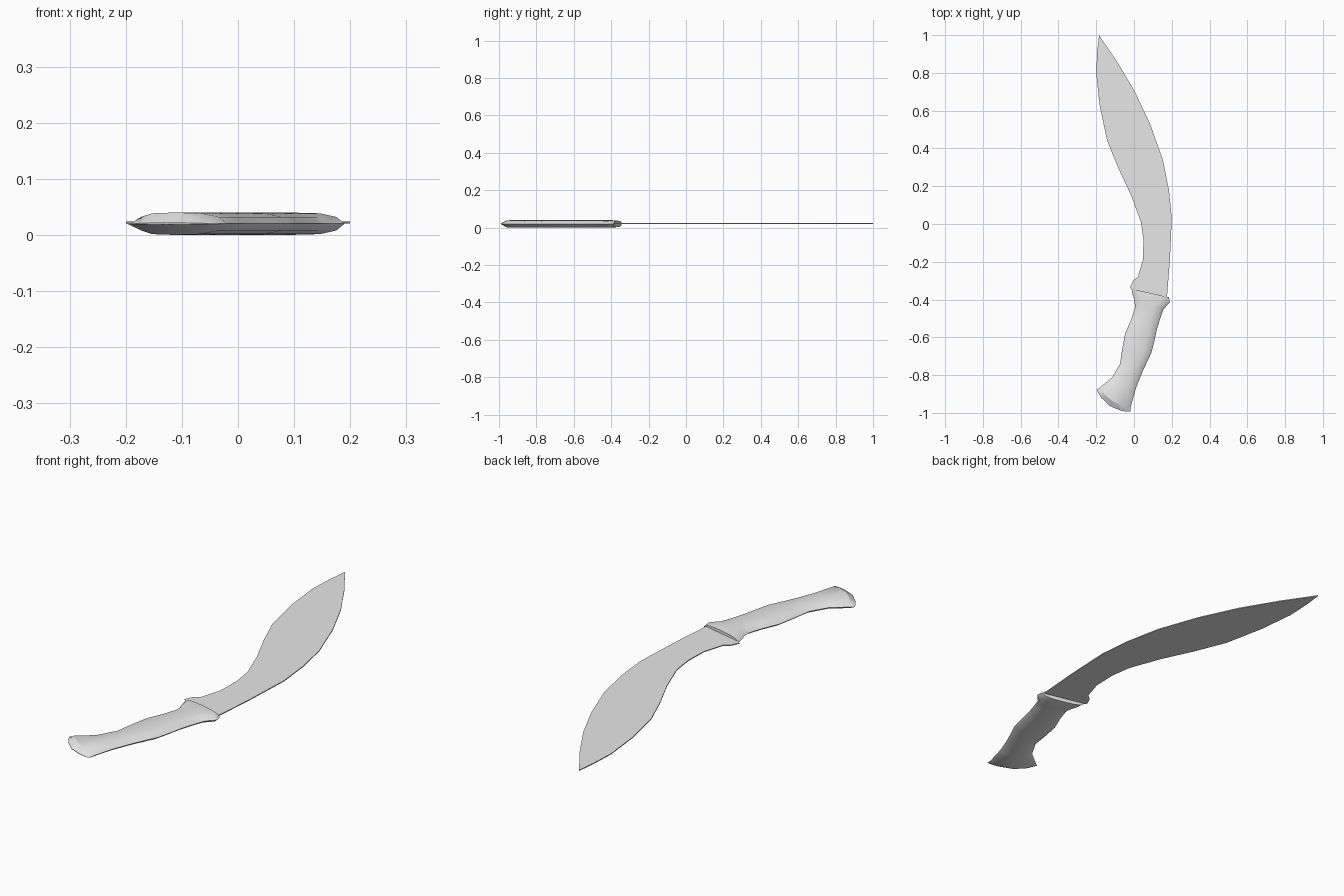
import bpy, bmesh
from mathutils import Vector

cube = bpy.data.objects.get("Cube")
if cube:
    bpy.data.objects.remove(cube, do_unlink=True)

grey = bpy.data.materials.new("plain_grey")
grey.use_nodes = True
grey.diffuse_color = (0.8, 0.8, 0.8, 1)
grey.node_tree.nodes["Principled BSDF"].inputs["Base Color"].default_value = (0.8, 0.8, 0.8, 1)

MID = 0.02  # height of the centre plane


def finish(bm, name, angle):
    bmesh.ops.recalc_face_normals(bm, faces=bm.faces)
    mesh = bpy.data.meshes.new(name)
    bm.to_mesh(mesh)
    bm.free()
    mesh.materials.append(grey)
    obj = bpy.data.objects.new(name, mesh)
    bpy.context.collection.objects.link(obj)
    bpy.ops.object.select_all(action='DESELECT')
    obj.select_set(True)
    bpy.context.view_layer.objects.active = obj
    bpy.ops.object.shade_smooth_by_angle(angle=angle)


# Blade: flat curved outline, from the heel along the spine to the tip and back
spine = [(0.17, -0.41), (0.175, -0.38), (0.19, -0.19), (0.2, 0.03), (0.185, 0.18),
         (0.153, 0.34), (0.085, 0.53), (0.005, 0.70), (-0.09, 0.86), (-0.185, 1.0)]
edge = [(-0.195, 0.91), (-0.2, 0.80), (-0.182, 0.63), (-0.143, 0.443), (-0.085, 0.30),
        (-0.016, 0.153), (0.037, 0.01), (0.05, -0.085), (0.047, -0.19), (0.02, -0.28),
        (-0.005, -0.3), (-0.022, -0.335), (0.0, -0.36)]
bm = bmesh.new()
face = bm.faces.new([bm.verts.new((x, y, MID)) for x, y in spine + edge])
new = bmesh.ops.extrude_face_region(bm, geom=[face])["geom"]
bmesh.ops.translate(bm, verts=[v for v in new if isinstance(v, bmesh.types.BMVert)],
                    vec=(0, 0, 0.004))
finish(bm, "blade", 0.5)

# Grip: bevelled cross-sections lofted between left and right edge points,
# each with a bow towards the pommel and a height factor
sections = [
    ((-0.013, -0.343), (0.185, -0.388), 0, 0.85),
    ((-0.008, -0.372), (0.19, -0.415), 0, 1),
    ((0.003, -0.405), (0.157, -0.45), 0, 1),
    ((0.005, -0.443), (0.142, -0.49), 0, 1),
    ((-0.016, -0.507), (0.122, -0.555), 0, 1),
    ((-0.047, -0.58), (0.109, -0.615), 0, 1),
    ((-0.063, -0.665), (0.093, -0.68), 0, 1),
    ((-0.074, -0.74), (0.045, -0.782), 0, 1),
    ((-0.116, -0.813), (0.01, -0.87), 0.015, 1),
    ((-0.182, -0.866), (-0.017, -0.968), 0.025, 1),
    ((-0.198, -0.877), (-0.02, -0.994), 0.034, 0.05),
]
# Inset from the side edge and height above the centre plane
half = [(0.015, 0.012), (0.045, 0.0185)]


def ring(bm, left, right, bow, height):
    a, b = Vector(left), Vector(right)
    width = (b - a).length
    axis = (b - a) / width
    down = Vector((axis.y, -axis.x))
    top = half + [(width / 2, 0.02)] + [(width - d, h) for d, h in reversed(half)]
    loop = [(0, 0)] + top + [(width, 0)] + [(d, -h) for d, h in reversed(top)]
    verts = []
    for d, h in loop:
        t = d / width
        p = a + axis * d + down * bow * 4 * t * (1 - t)
        verts.append(bm.verts.new((p.x, p.y, MID + h * height)))
    return verts


bm = bmesh.new()
rings = [ring(bm, *s) for s in sections]
for r, s in zip(rings, rings[1:]):
    for i in range(len(r)):
        j = (i + 1) % len(r)
        bm.faces.new((r[i], r[j], s[j], s[i]))
bm.faces.new(rings[0])
bm.faces.new(rings[-1])
finish(bm, "grip", 0.5)
